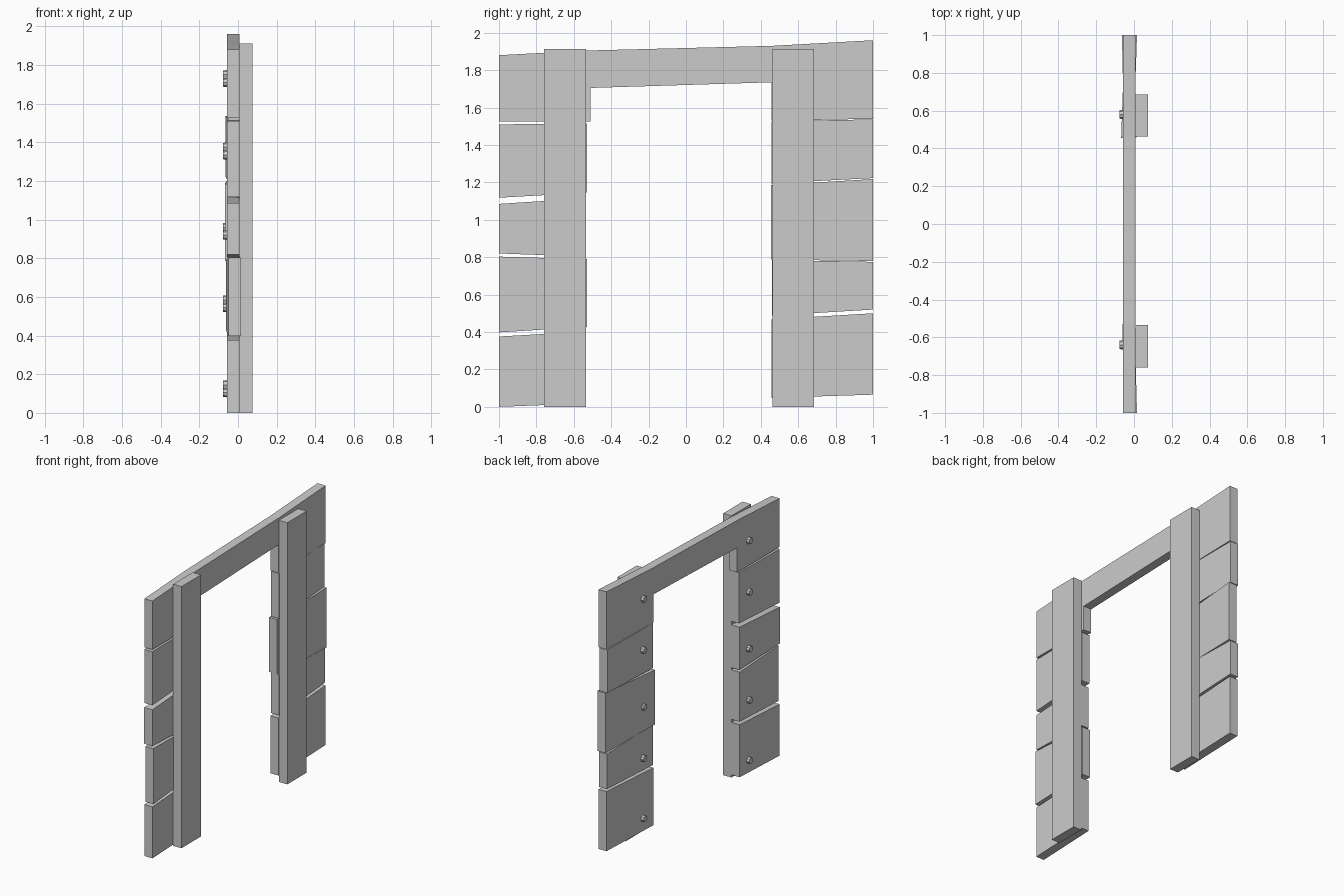
import bpy, bmesh
from math import pi
from mathutils import Matrix

if "Cube" in bpy.data.objects:
    bpy.data.objects.remove(bpy.data.objects["Cube"])

X0, X1 = -0.057, 0.008      # plank back / front planes
POST = 0.075                # front plane of the posts


def slab(name, pts, x0, x1):
    """Extrude a (y, z, x-shift) outline along x."""
    bm = bmesh.new()
    a = [bm.verts.new((x0 + d, y, z)) for y, z, d in pts]
    b = [bm.verts.new((x1 + d, y, z)) for y, z, d in pts]
    bm.faces.new(a)
    bm.faces.new(b[::-1])
    n = len(pts)
    for i in range(n):
        j = (i + 1) % n
        bm.faces.new((a[i], b[i], b[j], a[j]))
    bmesh.ops.recalc_face_normals(bm, faces=bm.faces)
    finish(name, bm)


def finish(name, bm):
    me = bpy.data.meshes.new(name)
    bm.to_mesh(me)
    bm.free()
    bpy.context.collection.objects.link(bpy.data.objects.new(name, me))


# Two upright posts
for name, y0, y1 in (("left_post", -0.76, -0.535), ("right_post", 0.462, 0.685)):
    slab(name, [(y0, 0, 0), (y1, 0, 0), (y1, 1.912, 0), (y0, 1.912, 0)], X1, POST)

# One-piece top board, notched over the doorway
top = [(-1, 1.525), (-0.51, 1.525), (-0.51, 1.705), (0.457, 1.735), (0.457, 1.53),
       (1, 1.54), (1, 1.96), (0.46, 1.93), (-0.53, 1.905), (-1, 1.88)]
slab("top_board", [(y, z, 0) for y, z in top], X0, X1)

# Crooked planks: outer y, inner y, outer bottom/top, inner bottom/top, outer/inner x shift
planks = [
    (-1, -0.538, 0.0, 0.376, 0.018, 0.402, 0, 0),
    (-1, -0.53, 0.398, 0.803, 0.428, 0.79, 0.008, -0.005),
    (-1, -0.535, 0.82, 1.085, 0.803, 1.115, -0.001, 0.001),
    (-1, -0.53, 1.118, 1.51, 1.145, 1.515, 0, 0),
    (1, 0.457, 0.065, 0.5, 0.048, 0.468, 0, 0),
    (1, 0.46, 0.52, 0.775, 0.488, 0.785, -0.004, 0.003),
    (1, 0.455, 0.78, 1.218, 0.787, 1.185, 0.008, -0.011),
    (1, 0.457, 1.223, 1.537, 1.195, 1.526, -0.007, 0.005),
]
for i, (yo, yi, ob, ot, ib, it, do, di) in enumerate(planks):
    slab(f"plank_{i + 1}", [(yo, ob, do), (yi, ib, di), (yi, it, di), (yo, ot, do)], X0, X1)

# Bolt heads on the back, one per board on each side
for side, y, dz in (("left", -0.64, -0.02), ("right", 0.58, 0.02)):
    for i, z in enumerate((0.125, 0.565, 0.94, 1.355, 1.73)):
        bm = bmesh.new()
        bmesh.ops.create_cone(bm, cap_ends=True, segments=8, radius1=0.025,
                              radius2=0.022, depth=0.028)
        bm.transform(Matrix.Translation((-0.064, y, z + dz)) @ Matrix.Rotation(-pi / 2, 4, 'Y'))
        finish(f"{side}_bolt_{i + 1}", bm)
